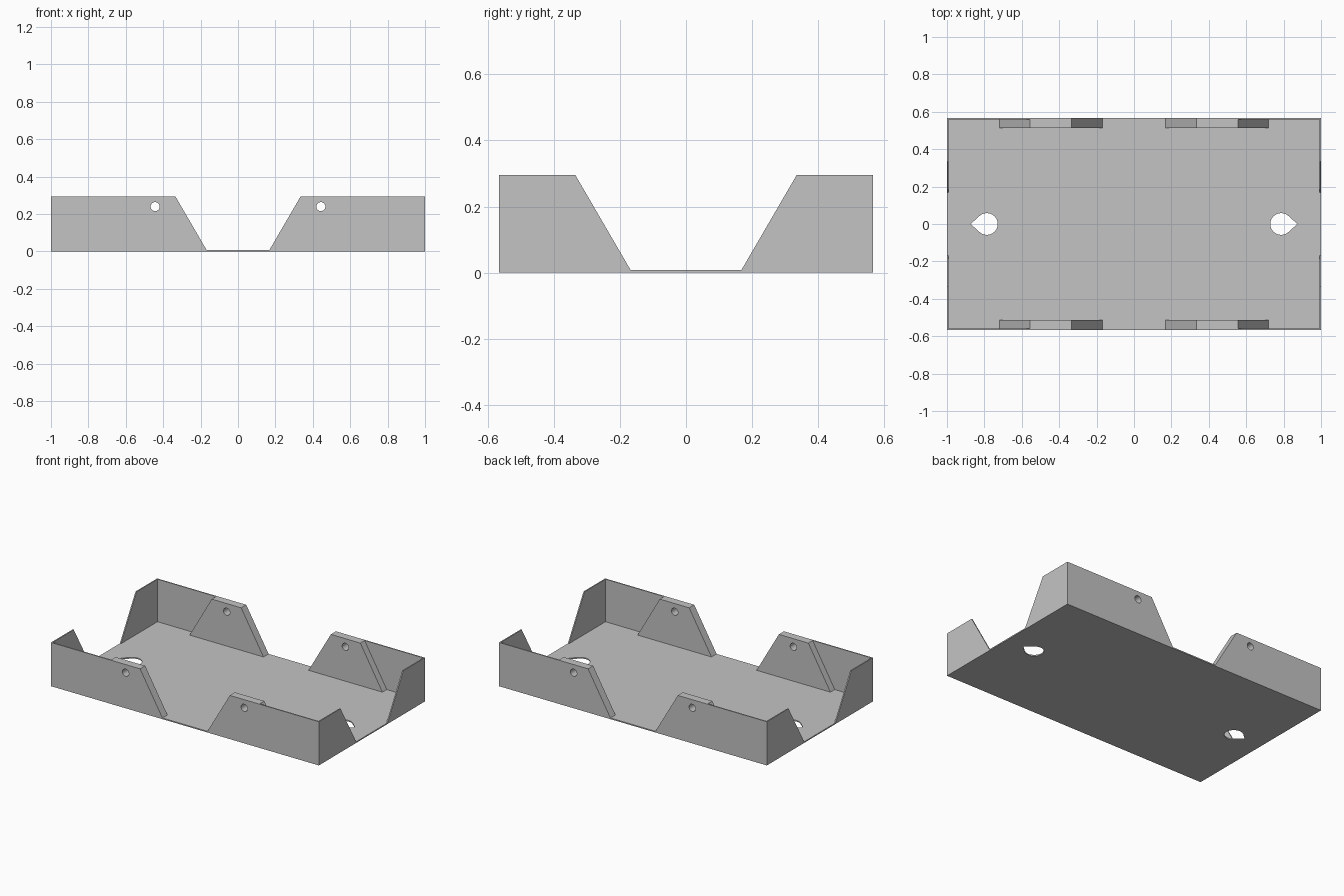
import bpy, bmesh, math
from mathutils import Vector

cube = bpy.data.objects.get("Cube")
if cube:
    bpy.data.objects.remove(cube, do_unlink=True)

# Overall sizes
HX, HY, H, T = 1.0, 0.566, 0.295, 0.008
GAP_LOW, GAP_TOP = 0.168, 0.335      # half width of the wall openings
BOSS_LOW, BOSS_TOP = 0.72, 0.555     # outer slope of the thick pads
BOSS_Y = 0.512

grey = bpy.data.materials.new("plain grey")
grey.use_nodes = True
colour = (0.55, 0.55, 0.55, 1)
grey.diffuse_color = colour
grey.node_tree.nodes["Principled BSDF"].inputs["Base Color"].default_value = colour


def prism(name, points, start, end, axis):
    """Extrude a flat profile along an axis from start to end."""
    place = {"x": lambda u, v, w: (w, u, v),
             "y": lambda u, v, w: (u, w, v),
             "z": lambda u, v, w: (u, v, w)}[axis]
    bm = bmesh.new()
    face = bm.faces.new([bm.verts.new(place(u, v, start)) for u, v in points])
    out = bmesh.ops.extrude_face_region(bm, geom=[face])
    moved = [g for g in out["geom"] if isinstance(g, bmesh.types.BMVert)]
    bmesh.ops.translate(bm, verts=moved, vec=Vector(place(0, 0, end - start)))
    bmesh.ops.recalc_face_normals(bm, faces=bm.faces)
    mesh = bpy.data.meshes.new(name)
    bm.to_mesh(mesh)
    bm.free()
    mesh.materials.append(grey)
    obj = bpy.data.objects.new(name, mesh)
    bpy.context.collection.objects.link(obj)
    return obj


def select(obj):
    bpy.ops.object.select_all(action="DESELECT")
    obj.select_set(True)
    bpy.context.view_layer.objects.active = obj


def cut(obj, cutter):
    select(obj)
    mod = obj.modifiers.new("hole", "BOOLEAN")
    mod.operation, mod.solver, mod.object = "DIFFERENCE", "EXACT", cutter
    bpy.ops.object.modifier_apply(modifier=mod.name)
    bpy.ops.object.shade_smooth_by_angle(angle=math.radians(30))


def arc(cx, cy, r, a0, a1, n):
    angles = [a0 + (a1 - a0) * i / n for i in range(n + 1)]
    return [(cx + r * math.cos(a), cy + r * math.sin(a)) for a in angles]


# Floor plate
floor = prism("floor", [(-HX, -HY), (HX, -HY), (HX, HY), (-HX, HY)], 0, T, "z")

for sx, xname in ((1, "left"), (-1, "right")):
    # Teardrop hole in the floor, pointing outward
    tip = math.radians(48)
    r = 0.058
    drop = arc(0.787, 0, r, tip, 2 * math.pi - tip, 36)
    drop.append((0.787 + r / math.cos(tip), 0))
    cutter = prism("cutter", [(sx * x, y) for x, y in drop], -0.1, 0.1, "z")
    cut(floor, cutter)
    bpy.data.objects.remove(cutter, do_unlink=True)

    # Round screw hole shared by the front and back walls
    screw = prism("cutter", arc(sx * 0.443, 0.24, 0.024, 0, math.tau, 32)[:-1], -1, 1, "y")

    for sy, yname in ((-1, "front"), (1, "back")):
        side = f"{yname}_{xname}"
        # Long wall with a sloped end at the opening
        wall = [(HX, T), (HX, H), (GAP_TOP, H), (GAP_LOW, T)]
        long_wall = prism(side + "_long_wall", [(sx * x, z) for x, z in wall],
                          sy * (HY - T), sy * HY, "y")
        cut(long_wall, screw)

        # Thick trapezoid pad behind the screw hole
        pad = [(BOSS_LOW, T), (BOSS_TOP, H), (GAP_TOP, H), (GAP_LOW, T)]
        boss = prism(side + "_screw_pad", [(sx * x, z) for x, z in pad],
                     sy * BOSS_Y, sy * (HY - T), "y")
        cut(boss, screw)

        # Short end wall
        end = [(HY - T, T), (HY - T, H), (GAP_TOP, H), (GAP_LOW, T)]
        prism(side + "_end_wall", [(sy * y, z) for y, z in end],
              sx * (HX - T), sx * HX, "x")

    bpy.data.objects.remove(screw, do_unlink=True)
